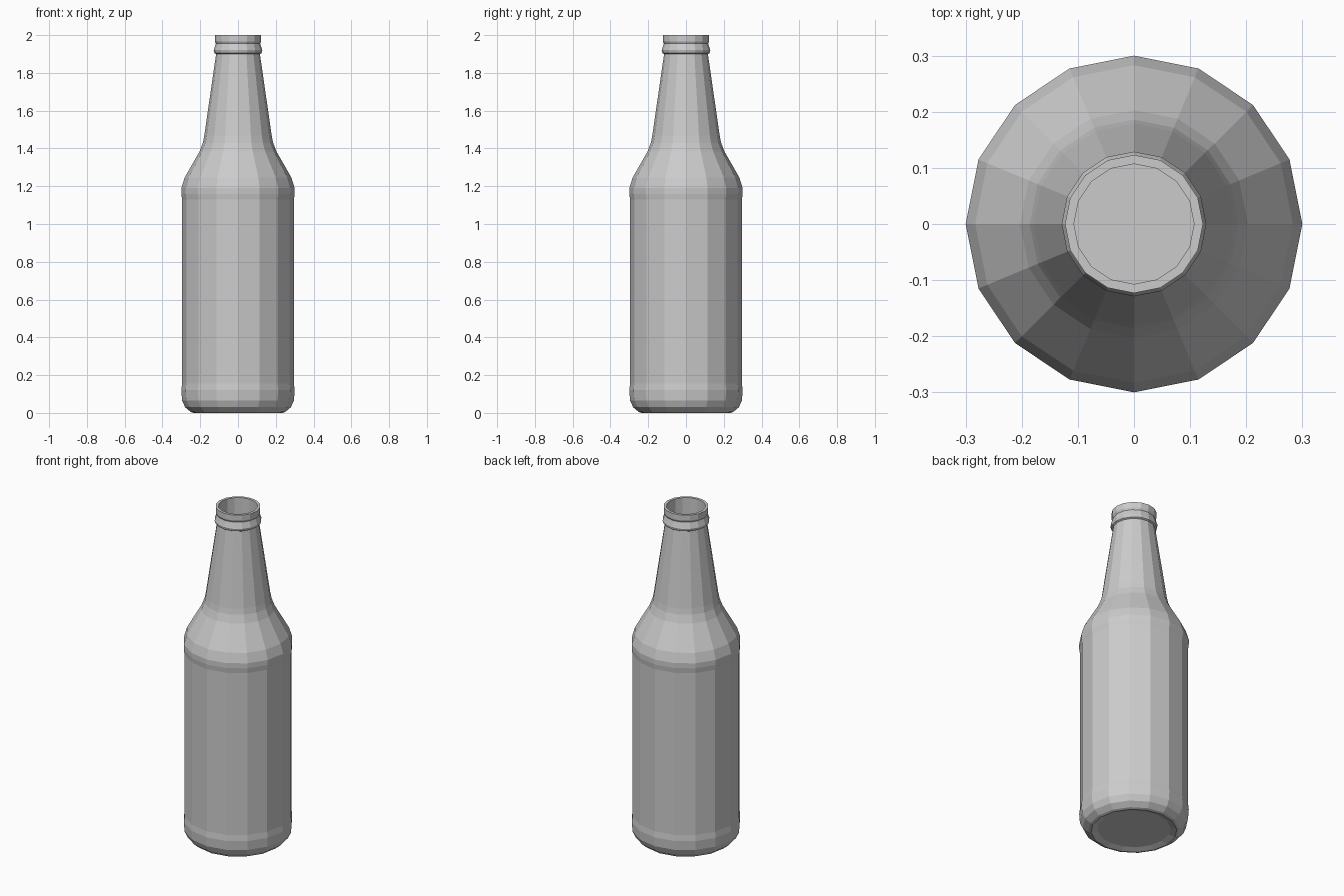
import bpy, bmesh
from math import cos, sin, pi

if "Cube" in bpy.data.objects:
    bpy.data.objects.remove(bpy.data.objects["Cube"])

SIDES = 16

# Outer wall from the base recess up to the lip, then back down the inner wall
outer = [(0.20, 0.012), (0.235, 0.0), (0.25, 0.005), (0.28, 0.03), (0.296, 0.065),
         (0.30, 0.12), (0.296, 0.155), (0.296, 1.13), (0.30, 1.16), (0.30, 1.19),
         (0.283, 1.245), (0.203, 1.385), (0.186, 1.43), (0.179, 1.465),
         (0.116, 1.90), (0.125, 1.905), (0.129, 1.92), (0.122, 1.94),
         (0.117, 1.955), (0.123, 1.967), (0.123, 2.0)]
inner = [(0.107, 2.0), (0.107, 1.88), (0.165, 1.46), (0.19, 1.375),
         (0.268, 1.24), (0.281, 1.17), (0.281, 0.07), (0.24, 0.025)]


def lathe(name, profile):
    """Spin a profile around z and cap both ends."""
    bm = bmesh.new()
    rings = [[bm.verts.new((r * cos(2 * pi * i / SIDES), r * sin(2 * pi * i / SIDES), z))
              for i in range(SIDES)] for r, z in profile]
    for a, b in zip(rings, rings[1:]):
        for i in range(SIDES):
            j = (i + 1) % SIDES
            bm.faces.new((a[i], a[j], b[j], b[i]))
    bm.faces.new(rings[0][::-1])
    bm.faces.new(rings[-1])
    mesh = bpy.data.meshes.new(name)
    bm.to_mesh(mesh)
    bm.free()
    obj = bpy.data.objects.new(name, mesh)
    bpy.context.collection.objects.link(obj)
    return obj


# Hollow bottle
lathe("bottle", outer + inner)
